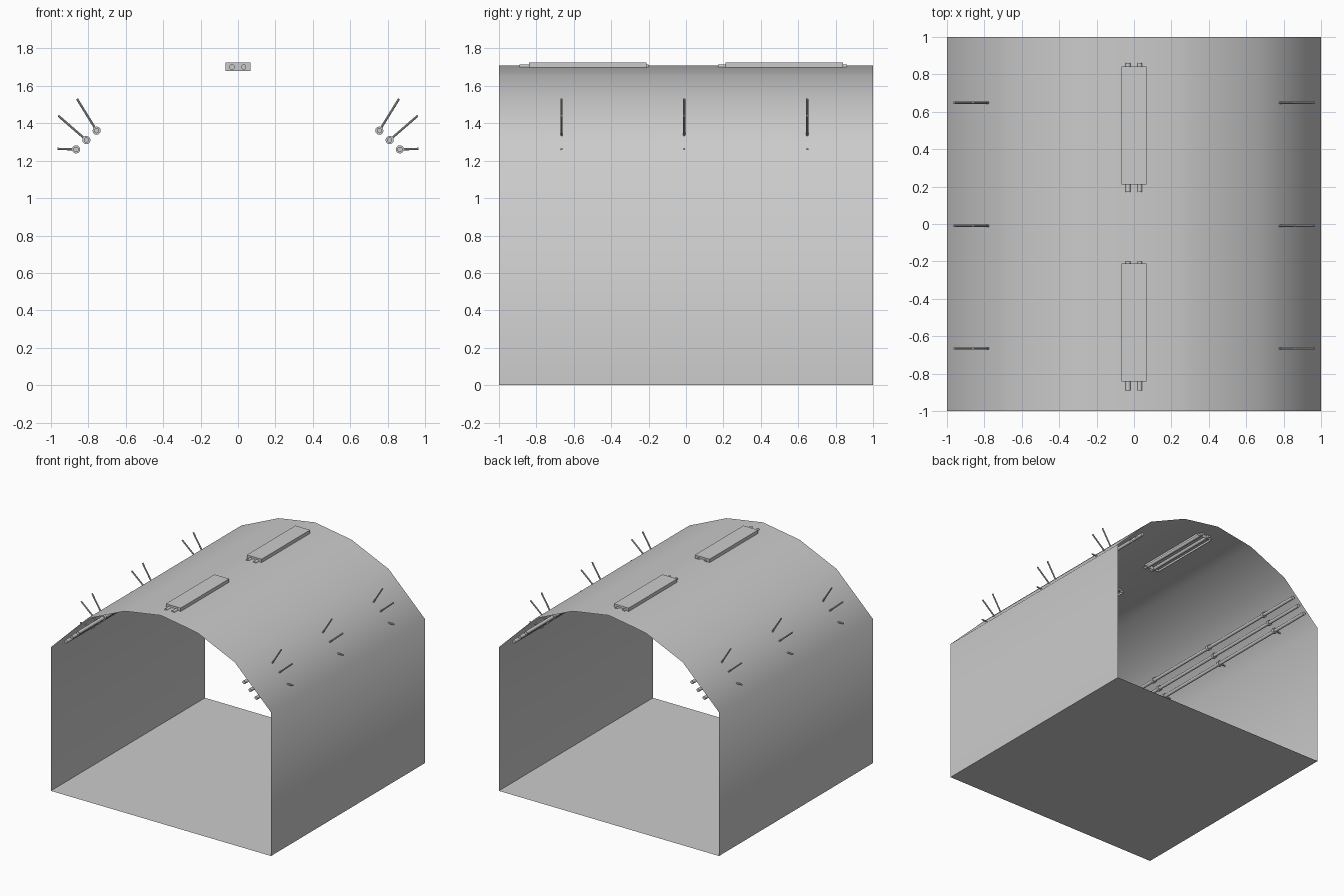
import bpy, bmesh, math
from mathutils import Vector

if "Cube" in bpy.data.objects:
    bpy.data.objects.remove(bpy.data.objects["Cube"])


def make_object(name, bm, smooth=None):
    mesh = bpy.data.meshes.new(name)
    bm.to_mesh(mesh)
    bm.free()
    ob = bpy.data.objects.new(name, mesh)
    bpy.context.collection.objects.link(ob)
    if smooth:
        bpy.ops.object.select_all(action='DESELECT')
        bpy.context.view_layer.objects.active = ob
        ob.select_set(True)
        bpy.ops.object.shade_smooth_by_angle(angle=math.radians(smooth))
    return ob


def sheet(name, profile, smooth=None):
    """Run an x-z profile along y as a thin sheet."""
    bm = bmesh.new()
    rows = [[bm.verts.new((x, y, z)) for x, z in profile] for y in (-1, 1)]
    for i in range(len(profile) - 1):
        bm.faces.new((rows[0][i], rows[0][i + 1], rows[1][i + 1], rows[1][i]))
    return make_object(name, bm, smooth)


def rod(name, a, b, r, sides=12):
    """Capped cylinder from a to b."""
    a, b = Vector(a), Vector(b)
    d = b - a
    bm = bmesh.new()
    bmesh.ops.create_cone(bm, cap_ends=True, segments=sides, radius1=r,
                          radius2=r, depth=d.length)
    turn = d.to_track_quat('Z', 'Y').to_matrix().to_4x4()
    turn.translation = (a + b) / 2
    bm.transform(turn)
    return make_object(name, bm, 40)


# Tunnel shell: floor, two walls curving into the vault, ceiling centre strip
sheet("floor", [(-1, 0), (1, 0)])
side = [(1, 0), (1, 1.18), (0.67, 1.503), (0.335, 1.653), (0.255, 1.667)]
sheet("right_wall", side, 60)
sheet("left_wall", [(-x, z) for x, z in reversed(side)], 60)
sheet("ceiling_strip", [(0.255, 1.667), (0, 1.708), (-0.255, 1.667)], 60)

# Pipes with collars and hanger rods, mirrored left and right
pipes = [((0.755, 1.36), (0.86, 1.53)),
         ((0.81, 1.31), (0.96, 1.44)),
         ((0.865, 1.26), (0.965, 1.263))]
for s, label in ((1, "right"), (-1, "left")):
    for (x, z), (hx, hz) in pipes:
        rod(label + "_pipe", (s * x, -1, z), (s * x, 1, z), 0.014)
        for y in (-0.665, -0.01, 0.648):
            rod(label + "_pipe_collar", (s * x, y - 0.01, z), (s * x, y + 0.01, z), 0.022)
            rod(label + "_hanger_rod", (s * x, y, z), (s * hx, y, hz), 0.006, 8)

# Ceiling lights: open-bottomed housings with two tubes each
for y, t0, t1 in ((-0.525, -0.89, -0.2), (0.525, 0.17, 0.86)):
    bm = bmesh.new()
    bmesh.ops.create_cube(bm, size=1)
    bmesh.ops.scale(bm, vec=(0.134, 0.63, 0.045), verts=bm.verts)
    bmesh.ops.translate(bm, vec=(0, y, 1.7025), verts=bm.verts)
    bm.normal_update()
    bottom = [f for f in bm.faces if f.normal.z < -0.5]
    bmesh.ops.delete(bm, geom=bottom, context='FACES')
    make_object("light_housing", bm)
    for x in (-0.032, 0.03):
        rod("light_tube", (x, t0, 1.7), (x, t1, 1.7), 0.014)
